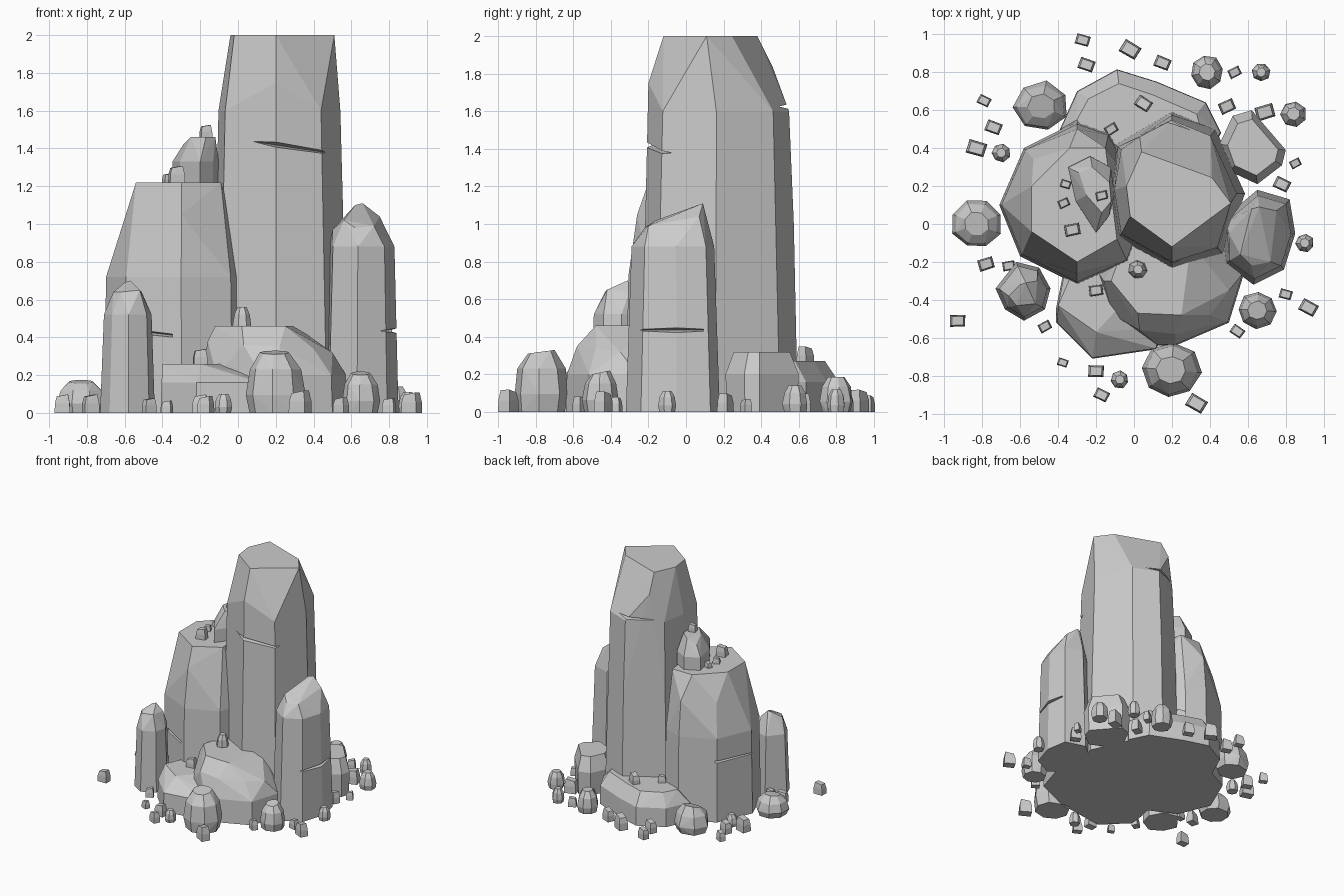
import bpy, bmesh, math, random
from mathutils import Vector

random.seed(4)


def hull(name, pts):
    """Flat-faced convex stone around a few points."""
    bm = bmesh.new()
    for p in pts:
        bm.verts.new(p)
    res = bmesh.ops.convex_hull(bm, input=bm.verts[:])
    junk = {g for g in res["geom_interior"] + res["geom_unused"] if isinstance(g, bmesh.types.BMVert)}
    bmesh.ops.delete(bm, geom=[v for v in junk if v.is_valid], context='VERTS')
    bmesh.ops.dissolve_limit(bm, angle_limit=math.radians(3), verts=bm.verts[:], edges=bm.edges[:])
    bmesh.ops.recalc_face_normals(bm, faces=bm.faces[:])
    me = bpy.data.meshes.new(name)
    bm.to_mesh(me)
    bm.free()
    ob = bpy.data.objects.new(name, me)
    bpy.context.collection.objects.link(ob)
    return ob


def rock(name, outline, levels, top, top_z):
    """Outline scaled about its centre at each (z, scale), closed by a top outline."""
    c = sum((Vector(p) for p in outline), Vector((0, 0))) / len(outline)
    pts = []
    for z, s in levels:
        pts += [(*(c + (Vector(p) - c) * s), z) for p in outline]
    for p in top:
        pts.append((p[0], p[1], p[2] if len(p) > 2 else top_z))
    return hull(name, pts)


def notch(ob, x, y, z, ang, w, depth=0.07, h=0.03, tilt=0.0):
    """Wedge-shaped crack cut into a stone."""
    a = math.radians(ang)
    n, t = Vector((math.cos(a), math.sin(a), 0)), Vector((-math.sin(a), math.cos(a), tilt))
    p = Vector((x, y, z))
    pts = []
    for s in (-w, w):
        pts += [p - n * depth + t * s, p + n * 0.1 + t * s + Vector((0, 0, h * 1.5)),
                p + n * 0.1 + t * s - Vector((0, 0, h * 1.5))]
    cut = hull("crack_cutter", pts)
    cut.hide_render = True
    cut.hide_set(True)
    m = ob.modifiers.new("crack", 'BOOLEAN')
    m.operation, m.object = 'DIFFERENCE', cut


def boulder(name, x, y, rx, ry, h, n=7, z=0.0, lean=0.0, rot=None):
    """Rounded low-poly stone."""
    a0 = random.uniform(0, 6.28) if rot is None else rot
    pts = []
    for f, s in ((0, .88), (.3, 1), (.72, .86), (1, .5)):
        for i in range(n):
            a = a0 + i * math.tau / n
            k = s * random.uniform(.94, 1.03)
            zz = z + h * f
            if f > .9:
                zz += lean * math.sin(a)
            pts.append((x + rx * k * math.cos(a), y + ry * k * math.sin(a), zz))
    return hull(name, pts)


# main tower
tower = rock("main_tower",
             [(.2, -.24), (.47, -.16), (.585, .16), (.43, .50), (.2, .595), (-.1, .42), (-.14, .18), (-.1, -.08)],
             [(0, 1), (1.0, .95), (1.6, .89)],
             [(.2, -.2, 1.75), (.03, .46, 1.84), (.2, -.12), (-.02, .04), (-.04, .2), (.04, .38),
              (.41, .245), (.51, .11)], 2.0)
notch(tower, .27, -.2, 1.41, -80, .21, .09, .02, -.15)
notch(tower, .15, .54, 1.625, 100, .3, .07, .02)
notch(tower, .08, .56, .6, 115, .14, .03, .01)

# left tower
left = rock("left_tower",
            [(-.3, -.32), (-.03, -.2), (.08, .1), (-.13, .48), (-.3, .54), (-.58, .4), (-.71, .1), (-.6, -.17)],
            [(0, 1), (.72, .97)],
            [(-.3, -.2), (-.54, -.04), (-.54, .2), (-.34, .4), (-.15, .4), (-.09, -.08),
             (-.6, .1, 1.02), (-.3, .5, 1.02), (-.53, .34, 1.0), (-.3, -.26, 1.05)], 1.22)
notch(left, -.45, -.25, .42, -120, .11, .06, .02, -.1)
notch(left, -.64, .25, .52, 152, .17, .05, .015)

# stone perched on the left tower
rock("upper_ledge_stone",
     [(-.35, .3), (-.23, .36), (-.12, .3), (-.1, .15), (-.13, .04), (-.2, -.05), (-.31, .12)],
     [(1.0, 1), (1.33, .98)],
     [(-.29, .27, 1.42), (-.22, .3), (-.13, .22), (-.12, .12), (-.17, .06), (-.25, .15)], 1.46)

# right tower
right = rock("right_tower",
             [(.63, -.32), (.48, -.21), (.46, .02), (.65, .18), (.82, .13), (.85, -.05), (.79, -.24)],
             [(0, 1), (.45, .97), (.88, .88)],
             [(.66, .09, 1.11), (.62, .08, 1.1), (.75, .07, 1.04), (.56, -.16, 1.02), (.5, -.05, .97),
              (.72, -.2, .99), (.62, -.22, .98)], 1.0)
notch(right, .83, -.08, .435, -5, .17, .06, .02)

# left front spire
rock("left_front_spire",
     [(-.73, -.34), (-.68, -.45), (-.58, -.51), (-.47, -.45), (-.44, -.34), (-.5, -.23), (-.62, -.2)],
     [(0, 1), (.52, .87)],
     [(-.66, -.38, .64), (-.62, -.43, .64), (-.52, -.42, .65), (-.57, -.31, .7), (-.6, -.32, .69),
      (-.51, -.3, .64)], .7)

# low rocks skirting the base
rock("front_base_rock",
     [(.12, -.64), (.22, -.64), (.5, -.52), (.58, -.26), (.4, .05), (-.05, .05), (-.2, -.25), (-.12, -.48)],
     [(0, 1), (.2, .98)],
     [(-.12, -.3), (.02, -.47), (.25, -.48), (.3, -.1), (-.05, -.1), (.5, -.35, .32), (.4, -.48, .34),
      (.03, -.56, .36), (.22, -.58, .35), (-.16, -.3, .38)], .46)
rock("front_left_base_rock",
     [(-.41, -.44), (-.41, -.52), (-.22, -.71), (.12, -.66), (.2, -.4), (.05, -.1), (-.35, -.15)],
     [(0, 1), (.16, .98)],
     [(-.4, -.43, .26), (-.2, -.57, .26), (.08, -.55, .2), (.05, -.3, .26), (-.3, -.2, .26)], .26)
rock("back_base_rock",
     [(-.39, .5), (-.3, .7), (-.09, .815), (.12, .75), (.38, .64), (.46, .48), (.3, .2), (-.3, .2)],
     [(0, 1), (.16, .99)],
     [(-.3, .55), (-.24, .66), (-.08, .74), (.1, .68), (.33, .58), (.38, .4), (-.2, .35)], .27)

# boulders
hull("right_back_boulder",
     [(x * s + .63 * (1 - s), y * s + .4 * (1 - s), z) for z, s in ((0, .95), (.2, 1), (.32, .76))
      for x, y in ((.62, .6), (.8, .39), (.78, .31), (.65, .21), (.5, .28), (.45, .42), (.52, .57))])
for x, y, rx, ry, h, n, lean in (
        (.195, -.77, .16, .15, .32, 8, .01), (.65, -.455, .105, .1, .21, 8, .01),
        (-.83, .0, .135, .13, .165, 8, .01), (-.49, .62, .15, .135, .21, 7, .02),
        (.385, .8, .085, .09, .185, 8, 0), (.84, .58, .07, .07, .14, 7, 0),
        (.67, .8, .05, .05, .12, 7, 0), (.9, -.1, .05, .05, .11, 7, 0),
        (-.7, .375, .05, .05, .1, 7, 0), (-.075, -.82, .048, .048, .1, 7, 0)):
    boulder("boulder", x, y, rx, ry, h, n, lean=lean)
boulder("ledge_boulder", .02, -.24, .05, .05, .14, 7, .42)

# pebbles: x, y, radius, base height
ground = [(-.27, .97, .045), (-.02, .92, .06), (-.25, .84, .05), (.15, .85, .05), (.53, .8, .04),
          (.49, .62, .05), (.69, .59, .06), (-.79, .65, .04), (-.74, .51, .05), (-.83, .4, .06),
          (.85, .32, .035), (.78, .21, .05), (-.78, -.21, .05), (-.66, -.22, .04), (-.93, -.51, .05),
          (-.47, -.54, .04), (-.375, -.73, .033), (-.2, -.775, .05), (-.17, -.9, .045), (.33, -.945, .06),
          (.545, -.565, .042), (.8, -.37, .04), (.92, -.44, .055)]
perched = [(.05, .635, .05, .25), (-.12, .5, .04, .25), (-.36, .21, .033, 1.2), (-.37, .11, .035, 1.2),
           (-.325, -.03, .05, 1.21), (-.17, .15, .038, 1.45), (-.2, -.35, .045, .25)]
for x, y, r, z in [(*g, 0) for g in ground] + perched:
    a, pts = random.uniform(-.6, .6), []
    h = r * 1.85
    for f, s in ((0, 1), (.55, .97), (1, .75)):
        for u, v in ((-1, -.7), (.9, -.75), (1, .65), (-.9, .75)):
            u, v = u * r * .85 * s, v * r * .85 * s
            pts.append((x + u * math.cos(a) - v * math.sin(a), y + u * math.sin(a) + v * math.cos(a),
                        z + h * f * (1 + (.1 * u / r if f == 1 else 0))))
    hull("pebble", pts)
